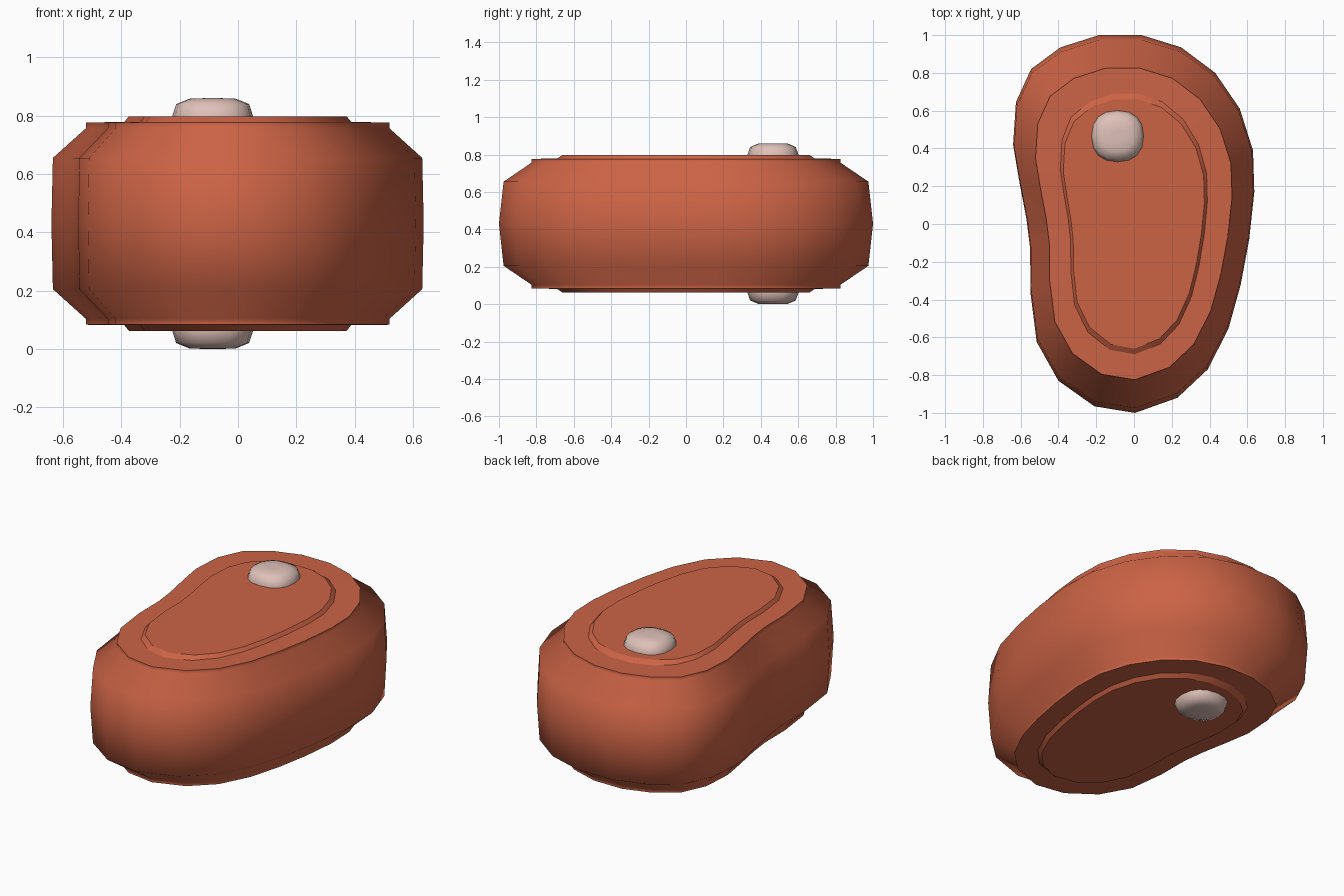
import bpy, bmesh, math

if "Cube" in bpy.data.objects:
    bpy.data.objects.remove(bpy.data.objects["Cube"])

def mat(name, col):
    m = bpy.data.materials.new(name)
    m.diffuse_color = (*col, 1)
    m.use_nodes = True
    m.node_tree.nodes["Principled BSDF"].inputs["Base Color"].default_value = m.diffuse_color
    return m

meat_mat = mat("meat red", (0.60, 0.125, 0.06))
bone_mat = mat("bone pink", (0.73, 0.53, 0.48))

def stack(name, outline, rings, material, sharp=(), centre=(0, 0)):
    """Loft an outline through rings of (scale x, scale y, z), capped at both ends."""
    bm = bmesh.new()
    loops = [[bm.verts.new((centre[0] + x * sx, centre[1] + y * sy, z)) for x, y in outline]
             for sx, sy, z in rings]
    n = len(outline)
    for a, b in zip(loops, loops[1:]):
        for i in range(n):
            j = (i + 1) % n
            bm.faces.new((a[i], a[j], b[j], b[i]))
    bm.faces.new(loops[0][::-1])
    bm.faces.new(loops[-1])
    bmesh.ops.recalc_face_normals(bm, faces=bm.faces)
    for f in bm.faces:
        f.smooth = True
    for k in sharp:
        for i in range(n):
            bm.edges.get((loops[k][i], loops[k][(i + 1) % n])).smooth = False
    me = bpy.data.meshes.new(name)
    bm.to_mesh(me)
    bm.free()
    me.materials.append(material)
    ob = bpy.data.objects.new(name, me)
    bpy.context.collection.objects.link(ob)
    return ob

# Kidney-shaped steak outline, seen from above
outline = [(-.185, 1), (.04, 1), (.25, .935), (.43, .80), (.56, .61), (.63, .39), (.637, .17),
           (.61, -.08), (.565, -.32), (.50, -.555), (.39, -.77), (.23, -.92), (.005, -1),
           (-.21, -.965), (-.40, -.83), (-.515, -.625), (-.548, -.365), (-.55, -.13),
           (-.57, .03), (-.61, .24), (-.64, .42), (-.625, .645), (-.545, .82), (-.39, .935)]
outline.reverse()
outline = outline[::-1]

# Upper half of the section, mirrored about mid height
MID = 0.43
half = [(.992, .975, .655), (.815, .825, .757), (.815, .825, .777),
        (.61, .69, .778), (.585, .66, .798)]
rings = [(a, b, 2 * MID - z) for a, b, z in reversed(half)] + [(1, 1, MID)] + half
stack("meat", outline, rings, meat_mat, sharp=(0, 1, 2, 8, 9, 10))

# Bone running through, with domed squarish ends
def sgn_pow(v, p):
    return math.copysign(abs(v) ** p, v)

N = 16
squircle = [(sgn_pow(math.cos(2 * math.pi * i / N), .85), sgn_pow(math.sin(2 * math.pi * i / N), .85))
            for i in range(N)]
bone_half = [(.138, .136, .80), (.125, .122, .84), (.08, .08, .858), (.03, .03, .86)]
bone_rings = [(a, b, 2 * MID - z) for a, b, z in reversed(bone_half)] + bone_half
stack("bone", squircle, bone_rings, bone_mat, centre=(-.087, .465))
